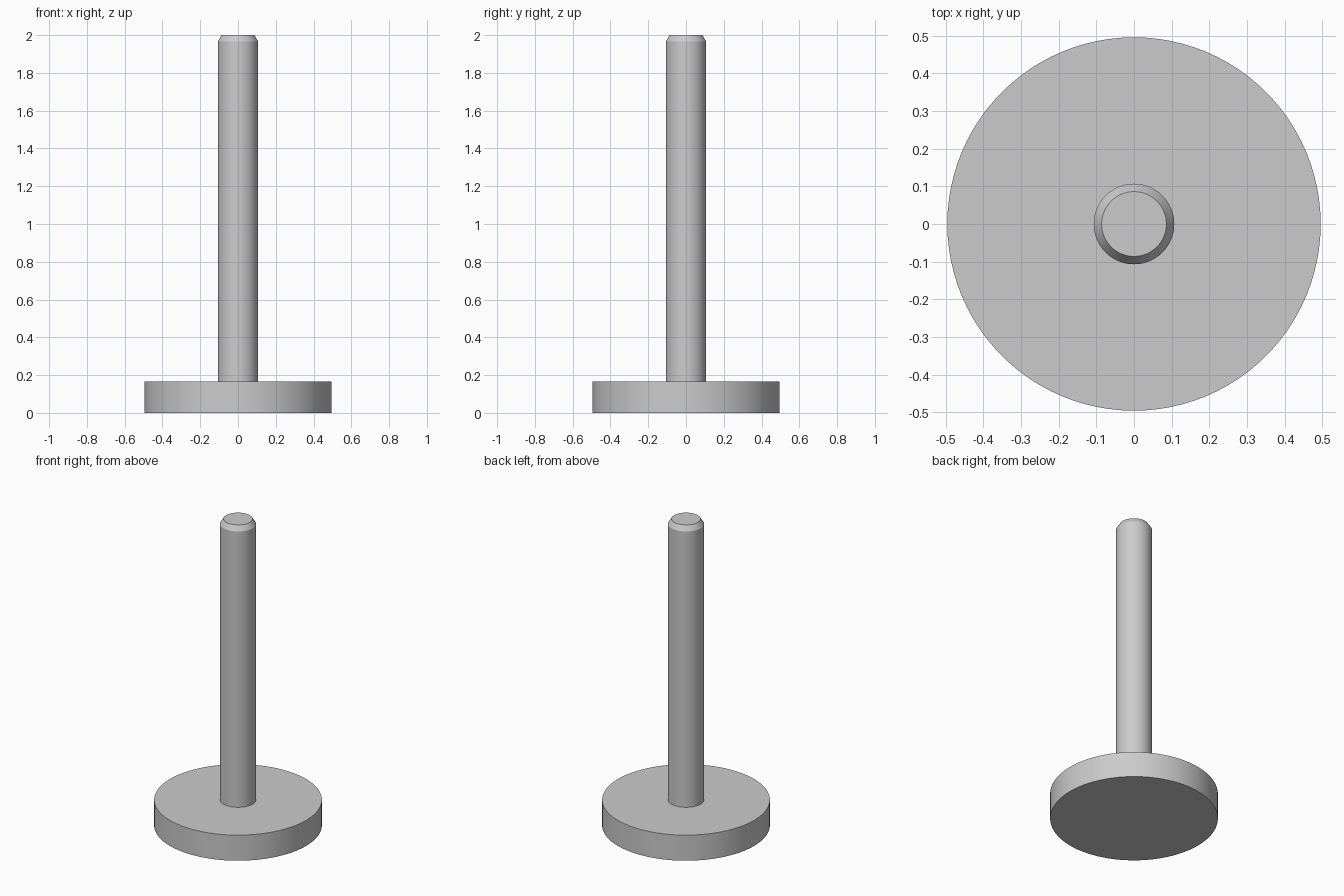
import bpy
import bmesh
from math import radians, tau
from mathutils import Vector

cube = bpy.data.objects.get("Cube")
if cube:
    bpy.data.objects.remove(cube, do_unlink=True)

SEGMENTS = 96
HEAD_RADIUS, HEAD_HEIGHT = 0.496, 0.167
SHAFT_RADIUS, TIP_RADIUS = 0.107, 0.086
CHAFER_START, TOTAL_HEIGHT = 1.967, 2.0

# Plain grey metal
grey = bpy.data.materials.new("grey_metal")
grey.use_nodes = True
colour = (0.6, 0.6, 0.6, 1.0)
grey.diffuse_color = colour
grey.node_tree.nodes["Principled BSDF"].inputs["Base Color"].default_value = colour


def lathe(name, profile):
    """Revolve a (radius, height) profile around the z axis."""
    bm = bmesh.new()
    verts = [bm.verts.new((r, 0, z)) for r, z in profile]
    edges = [bm.edges.new(pair) for pair in zip(verts, verts[1:])]
    bmesh.ops.spin(bm, geom=verts + edges, cent=Vector(), axis=Vector((0, 0, 1)),
                   angle=tau, steps=SEGMENTS, use_merge=False)
    bmesh.ops.remove_doubles(bm, verts=bm.verts, dist=0.0001)
    bmesh.ops.recalc_face_normals(bm, faces=bm.faces)
    # An open shell may come out inverted, so orient it by its side wall
    side = max(bm.faces, key=lambda f: f.calc_area() * (abs(f.normal.z) < 0.1))
    centre = side.calc_center_median()
    if side.normal.x * centre.x + side.normal.y * centre.y < 0:
        bmesh.ops.reverse_faces(bm, faces=bm.faces)
    mesh = bpy.data.meshes.new(name)
    bm.to_mesh(mesh)
    bm.free()
    mesh.materials.append(grey)
    obj = bpy.data.objects.new(name, mesh)
    bpy.context.collection.objects.link(obj)
    bpy.ops.object.select_all(action="DESELECT")
    obj.select_set(True)
    bpy.context.view_layer.objects.active = obj
    bpy.ops.object.shade_smooth_by_angle(angle=radians(20))
    return obj


# Flat round head, open where the shaft joins it
lathe("round_head", [(0, 0), (HEAD_RADIUS, 0), (HEAD_RADIUS, HEAD_HEIGHT),
                     (SHAFT_RADIUS, HEAD_HEIGHT)])

# Upright shaft with a chamfered tip
lathe("shaft", [(SHAFT_RADIUS, HEAD_HEIGHT), (SHAFT_RADIUS, CHAFER_START),
                (TIP_RADIUS, TOTAL_HEIGHT), (0, TOTAL_HEIGHT)])
